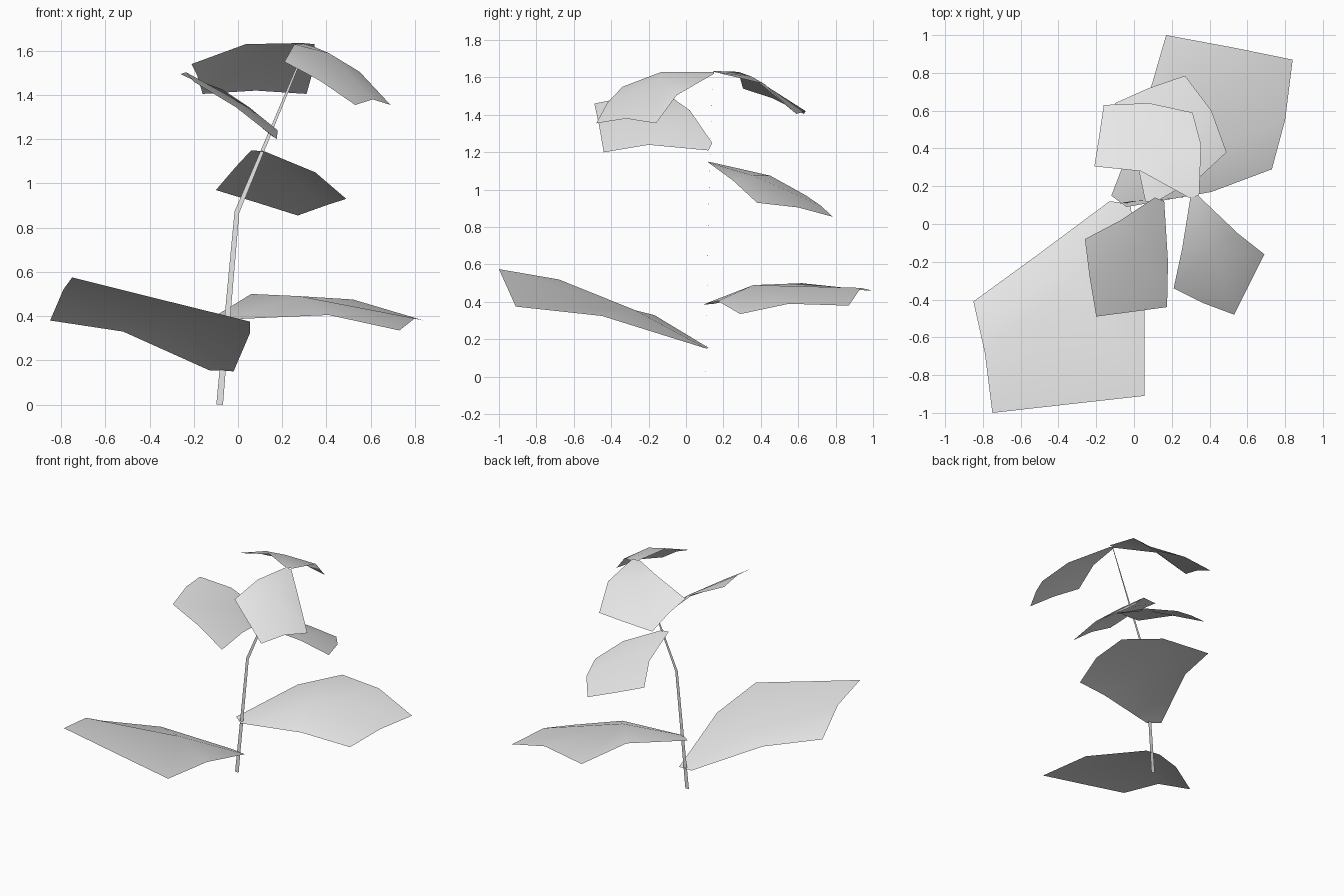
import bpy, bmesh
from mathutils import Vector

cube = bpy.data.objects.get("Cube")
if cube:
    bpy.data.objects.remove(cube, do_unlink=True)

# One plain grey for the whole plant
grey = bpy.data.materials.new("plain_grey")
grey.use_nodes = True
grey.diffuse_color = (0.8, 0.8, 0.8, 1)
grey.node_tree.nodes["Principled BSDF"].inputs["Base Color"].default_value = (0.8, 0.8, 0.8, 1)


def make_object(name, points, faces, facing):
    """Open sheet whose normals point along 'facing'."""
    bm = bmesh.new()
    verts = [bm.verts.new(p) for p in points]
    for f in faces:
        bm.faces.new([verts[i] for i in f])
    bm.normal_update()
    total = sum((f.normal * f.calc_area() for f in bm.faces), Vector())
    if total.dot(Vector(facing)) < 0:
        bmesh.ops.reverse_faces(bm, faces=bm.faces[:])
    for f in bm.faces:
        f.smooth = True
    mesh = bpy.data.meshes.new(name)
    bm.to_mesh(mesh)
    bm.free()
    mesh.materials.append(grey)
    obj = bpy.data.objects.new(name, mesh)
    bpy.context.collection.objects.link(obj)
    return obj


def leaf(name, base, side_a, tip, side_b, centre):
    """Four folded panels around a centre point.
    base: two points; side_a: mid, corner, outer mid; side_b: outer mid, corner, mid."""
    points = [base[0], *side_a, tip, *side_b, base[1], centre]
    panels = [(9, 1, 2, 3), (9, 3, 4, 5), (9, 5, 6, 7), (9, 0, 1), (9, 8, 0), (9, 7, 8)]
    return make_object(name, points, panels, (0, 0, 1))


# Stem: a thin tapering ribbon with one bend
path = [((-0.083, 0.105, 0.0), 0.015), ((-0.07, 0.108, 0.15), 0.014),
        ((-0.005, 0.12, 0.87), 0.011), ((0.31, 0.143, 1.625), 0.003)]
stem_points = []
for i, (p, half) in enumerate(path):
    a = Vector(path[max(i - 1, 0)][0])
    b = Vector(path[min(i + 1, len(path) - 1)][0])
    across = (b - a).cross(Vector((0, 1, 0))).normalized() * half
    stem_points += [Vector(p) - across, Vector(p) + across]
make_object("stem", stem_points,
            [(2 * i, 2 * i + 1, 2 * i + 3, 2 * i + 2) for i in range(len(path) - 1)],
            (0, -1, 0))

# Two large low leaves
leaf("lower_front_leaf",
     [(-0.13, 0.12, 0.155), (-0.02, 0.11, 0.15)],
     [(-0.52, -0.17, 0.33), (-0.85, -0.41, 0.38), (-0.79, -0.68, 0.52)],
     (-0.75, -1.0, 0.575),
     [(-0.35, -0.955, 0.475), (0.055, -0.91, 0.375), (0.055, -0.45, 0.325)],
     (-0.30, -0.27, 0.355))

leaf("lower_back_leaf",
     [(-0.12, 0.15, 0.39), (-0.04, 0.09, 0.385)],
     [(0.06, 0.62, 0.50), (0.17, 1.0, 0.46), (0.52, 0.935, 0.475)],
     (0.84, 0.87, 0.38),
     [(0.80, 0.55, 0.39), (0.73, 0.29, 0.335), (0.41, 0.17, 0.405)],
     (0.28, 0.36, 0.49))

# Two middle leaves
leaf("middle_back_leaf",
     [(0.06, 0.12, 1.15), (0.12, 0.12, 1.145)],
     [(-0.01, 0.45, 1.075), (-0.10, 0.64, 0.97), (0.08, 0.72, 0.915)],
     (0.27, 0.785, 0.855),
     [(0.41, 0.60, 0.905), (0.49, 0.38, 0.93), (0.35, 0.25, 1.05)],
     (0.19, 0.36, 1.075))

leaf("middle_front_leaf",
     [(0.11, 0.14, 1.25), (0.16, 0.12, 1.21)],
     [(-0.07, 0.02, 1.425), (-0.26, -0.08, 1.495), (-0.235, -0.28, 1.503)],
     (-0.20, -0.49, 1.46),
     [(-0.01, -0.465, 1.345), (0.175, -0.44, 1.20), (0.18, -0.20, 1.24)],
     (0.05, -0.10, 1.345))

# Two leaves at the top of the stem
leaf("top_front_leaf",
     [(0.30, 0.15, 1.63), (0.34, 0.15, 1.62)],
     [(0.255, -0.13, 1.63), (0.21, -0.34, 1.55), (0.37, -0.42, 1.465)],
     (0.53, -0.48, 1.355),
     [(0.61, -0.32, 1.38), (0.69, -0.16, 1.355), (0.55, -0.05, 1.505)],
     (0.41, -0.14, 1.59))

leaf("top_back_leaf",
     [(0.29, 0.14, 1.635), (0.345, 0.15, 1.63)],
     [(0.035, 0.28, 1.63), (-0.21, 0.305, 1.54), (-0.185, 0.46, 1.49)],
     (-0.16, 0.63, 1.405),
     [(0.08, 0.64, 1.42), (0.31, 0.59, 1.405), (0.355, 0.42, 1.565)],
     (0.15, 0.35, 1.605))
